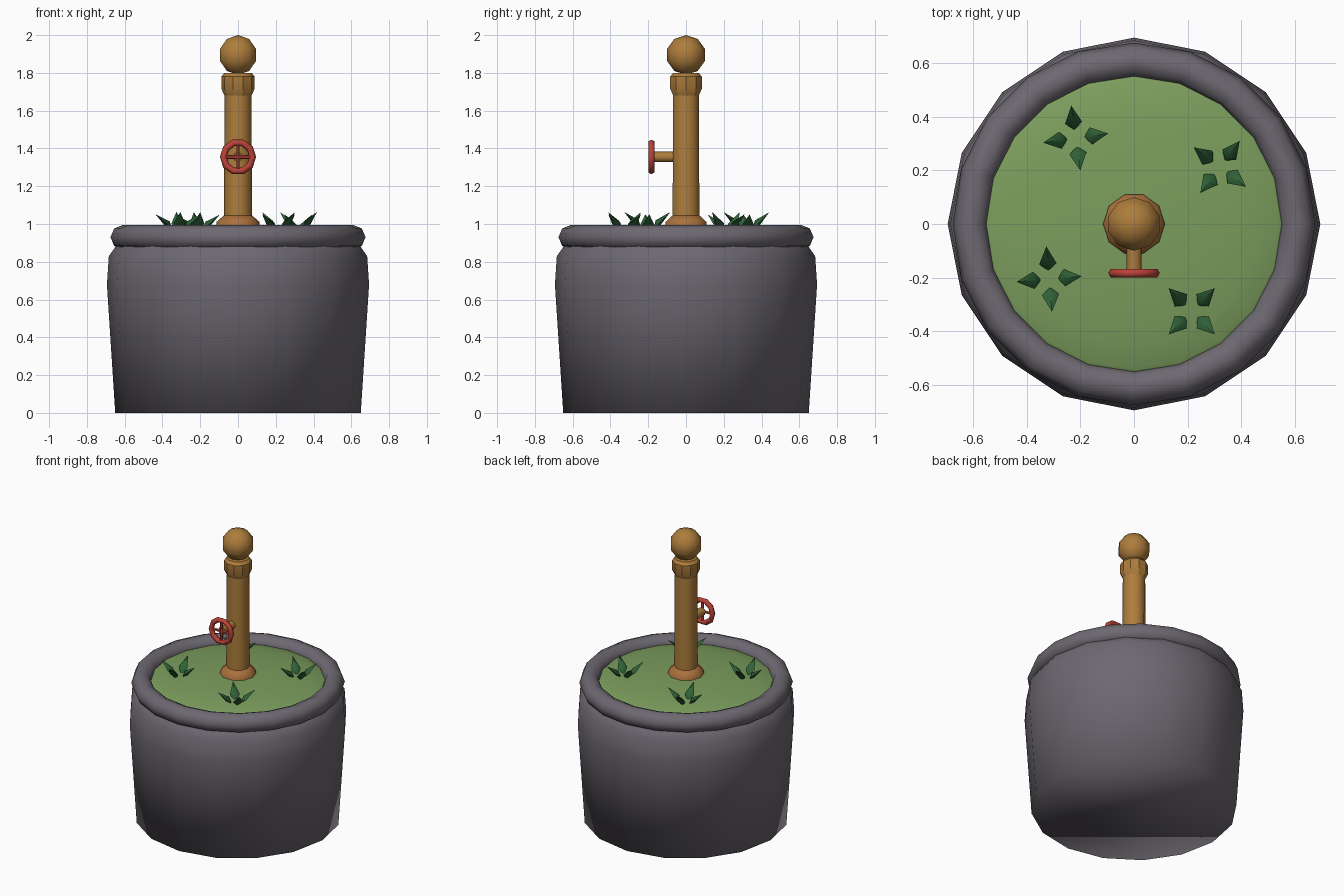
import bpy
import math
from mathutils import Vector

if "Cube" in bpy.data.objects:
    bpy.data.objects.remove(bpy.data.objects["Cube"])


def material(name, rgb):
    m = bpy.data.materials.new(name)
    m.diffuse_color = (*rgb, 1)
    m.use_nodes = True
    m.node_tree.nodes["Principled BSDF"].inputs["Base Color"].default_value = m.diffuse_color
    return m


STONE = material("grey_stone", (0.155, 0.14, 0.165))
GRASS = material("grass_green", (0.20, 0.34, 0.11))
BRASS = material("brass", (0.42, 0.205, 0.045))
COPPER = material("copper_brown", (0.40, 0.165, 0.045))
RED = material("valve_red", (0.50, 0.055, 0.04))
LEAF = material("leaf_green", (0.03, 0.125, 0.04))


def make(name, verts, faces, mat):
    me = bpy.data.meshes.new(name)
    me.from_pydata(verts, [], faces)
    me.materials.append(mat)
    me.shade_smooth()
    ob = bpy.data.objects.new(name, me)
    bpy.context.collection.objects.link(ob)
    return ob


def finish(ob, name, mat, angle=None):
    ob.name = name
    ob.data.materials.clear()
    ob.data.materials.append(mat)
    if angle is None:
        ob.data.shade_smooth()
    else:
        smooth_angle(ob, angle)


def smooth_angle(ob, angle):
    bpy.ops.object.select_all(action='DESELECT')
    ob.select_set(True)
    bpy.context.view_layer.objects.active = ob
    bpy.ops.object.shade_smooth_by_angle(angle=math.radians(angle))


def lathe(name, profile, n, mat, angle=None):
    """Spin (radius, z) points, listed bottom to top, and cap both ends."""
    verts, faces = [], []
    for r, z in profile:
        for i in range(n):
            a = 2 * math.pi * i / n
            verts.append((r * math.cos(a), r * math.sin(a), z))
    for k in range(len(profile) - 1):
        for i in range(n):
            j = (i + 1) % n
            faces.append((k * n + i, k * n + j, (k + 1) * n + j, (k + 1) * n + i))
    faces.append(tuple(reversed(range(n))))
    top = (len(profile) - 1) * n
    faces.append(tuple(range(top, top + n)))
    ob = make(name, verts, faces, mat)
    if angle:
        smooth_angle(ob, angle)
    return ob


def rod(name, a, b, r, n, mat):
    a, b = Vector(a), Vector(b)
    d = b - a
    bpy.ops.mesh.primitive_cylinder_add(
        vertices=n, radius=r, depth=d.length, location=(a + b) / 2,
        rotation=d.to_track_quat('Z', 'Y').to_euler())
    finish(bpy.context.object, name, mat, 50)


# Bulging tub, softly shaded all over
lathe("tub", [(0.65, 0), (0.694, 0.68), (0.684, 0.83), (0.62, 0.92)], 16, STONE)

# Rounded rim
bpy.ops.mesh.primitive_torus_add(major_segments=20, minor_segments=8,
                                 major_radius=0.61, minor_radius=0.065,
                                 location=(0, 0, 0.93))
finish(bpy.context.object, "rim", STONE)


# Domed soil
def soil_z(r):
    return 0.91 + 0.085 * math.sqrt(max(0, 1 - (r / 0.6) ** 2))


lathe("grass_dome", [(r, soil_z(r)) for r in (0.59, 0.54, 0.45, 0.33, 0.2, 0.07)],
      20, GRASS)

# Standpipe with foot flange, collar and ball cap
lathe("pipe_flange", [(0.115, 0.97), (0.115, 1.01), (0.075, 1.045)], 10, COPPER, 50)
lathe("pipe", [(0.075, 1.0), (0.071, 1.70)], 10, BRASS, 50)
lathe("pipe_collar", [(0.071, 1.68), (0.088, 1.715), (0.088, 1.78), (0.072, 1.80)],
      10, BRASS, 30)
bpy.ops.mesh.primitive_uv_sphere_add(segments=10, ring_count=5, radius=0.105,
                                     location=(0, 0, 1.895))
finish(bpy.context.object, "ball_cap", BRASS)

# Valve: stem, hand wheel and crossed spokes
VZ, VY = 1.355, -0.183
rod("valve_stem", (0, -0.04, VZ), (0, -0.178, VZ), 0.028, 8, BRASS)
bpy.ops.mesh.primitive_torus_add(major_segments=10, minor_segments=6,
                                 major_radius=0.078, minor_radius=0.018,
                                 location=(0, VY, VZ),
                                 rotation=(math.pi / 2, 0, 0))
finish(bpy.context.object, "valve_wheel", RED)
rod("spoke_across", (-0.08, VY, VZ), (0.08, VY, VZ), 0.010, 6, RED)
rod("spoke_upright", (0, VY, VZ - 0.08), (0, VY, VZ + 0.08), 0.010, 6, RED)


# Leaf tufts: four pointed leaves fanned around each centre
def tuft(name, cx, cy, turn):
    z0 = soil_z(math.hypot(cx, cy)) - 0.012
    verts, faces = [], []
    # (outward, sideways, up) for foot, sides, ridge, underside and tip
    leaf = [(0.03, 0, 0), (0.058, 0.032, 0.035), (0.058, -0.032, 0.035),
            (0.045, 0, 0.052), (0.066, 0, 0.022), (0.122, 0, 0.092)]
    quads = [(0, 3, 1), (0, 2, 3), (1, 3, 5), (3, 2, 5),
             (0, 1, 4), (0, 4, 2), (1, 5, 4), (4, 5, 2)]
    for k in range(4):
        a = math.radians(turn + 90 * k)
        c, s = math.cos(a), math.sin(a)
        base = len(verts)
        lift = 1.08 if k % 2 else 0.95
        verts += [(cx + o * c - w * s, cy + o * s + w * c, z0 + h * lift)
                  for o, w, h in leaf]
        faces += [tuple(base + i for i in reversed(f)) for f in quads]
    smooth_angle(make(name, verts, faces, LEAF), 60)


for i, (x, y, turn) in enumerate([(-0.217, 0.32, 8), (0.32, 0.212, 53),
                                  (-0.316, -0.205, 5), (0.215, -0.325, 45)]):
    tuft(f"leaf_tuft_{i + 1}", x, y, turn)
